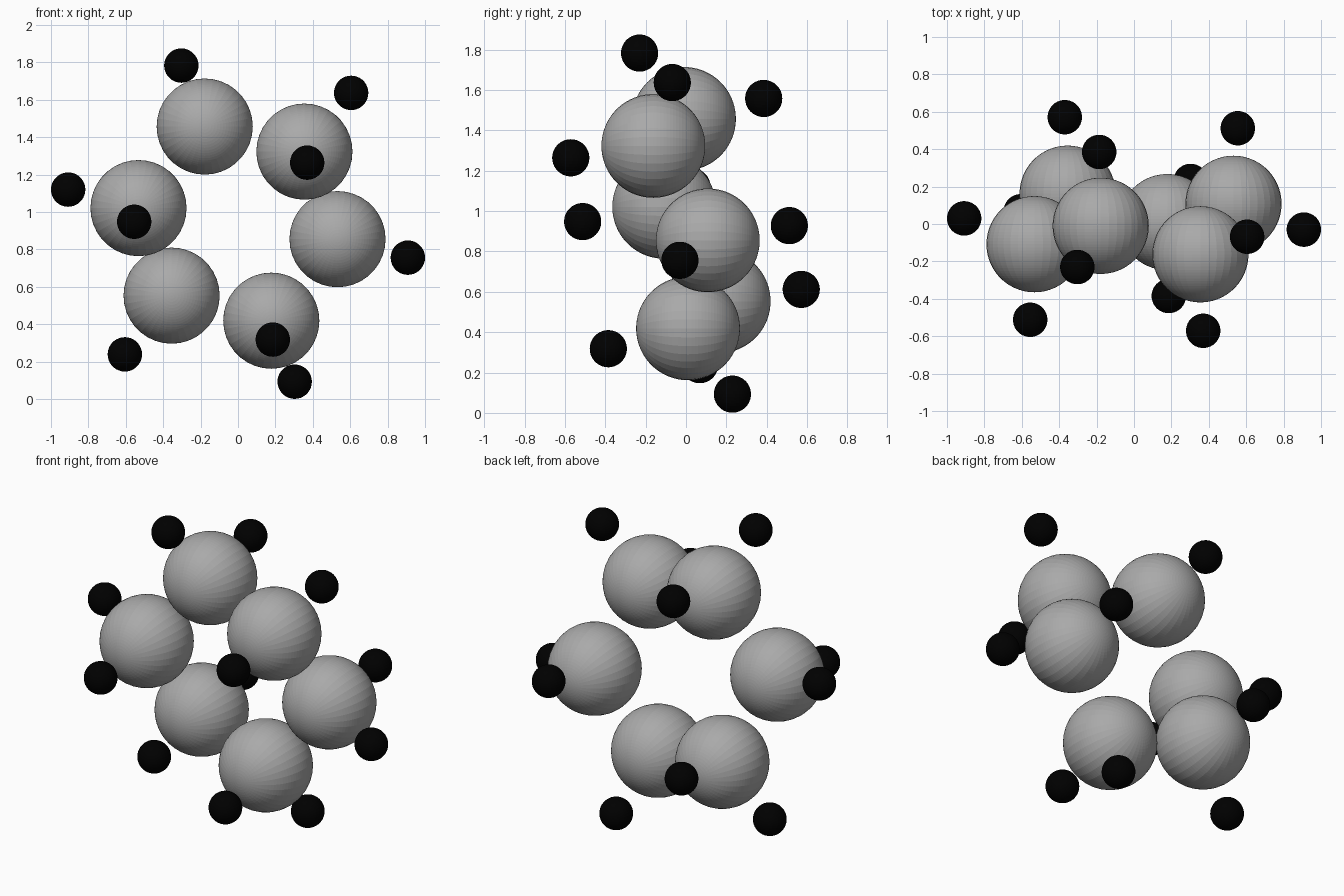
import bpy
import math

if "Cube" in bpy.data.objects:
    bpy.data.objects.remove(bpy.data.objects["Cube"])

CENTRE_Z = 0.938     # the ring is point-symmetric about (0, 0, CENTRE_Z)
BIG_R, SMALL_R = 0.257, 0.092


def material(name, value):
    mat = bpy.data.materials.new(name)
    mat.diffuse_color = (value, value, value, 1)
    mat.use_nodes = True
    mat.node_tree.nodes["Principled BSDF"].inputs["Base Color"].default_value = mat.diffuse_color
    return mat


black = material("black", 0.0)
grey = material("dark_grey", 0.4)


def ball(name, pos, radius, mat):
    # sphere with its poles along y
    bpy.ops.mesh.primitive_uv_sphere_add(
        segments=36, ring_count=48, radius=radius,
        location=(pos[0], pos[1], pos[2] + CENTRE_Z),
        rotation=(math.pi / 2, 0, 0))
    ob = bpy.context.object
    ob.name = name
    ob.data.materials.append(mat)


def opposite_pairs(name, positions, radius, mat):
    # one ball at each position and its point-mirrored twin
    for i, p in enumerate(positions, 1):
        ball(f"{name}_{i}_a", p, radius, mat)
        ball(f"{name}_{i}_b", [-c for c in p], radius, mat)


# large atoms forming the puckered six-ring
opposite_pairs("carbon_atom", [
    (-0.178, -0.01, 0.519),
    (0.355, -0.162, 0.385),
    (0.532, 0.108, -0.083),
], BIG_R, grey)

# small atoms, two around each large one
opposite_pairs("hydrogen_atom", [
    (-0.303, -0.23, 0.845),
    (0.605, -0.068, 0.699),
    (-0.908, 0.03, 0.182),
    (-0.555, -0.512, 0.01),
    (0.370, -0.571, 0.326),
    (0.186, -0.385, -0.62),
], SMALL_R, black)
